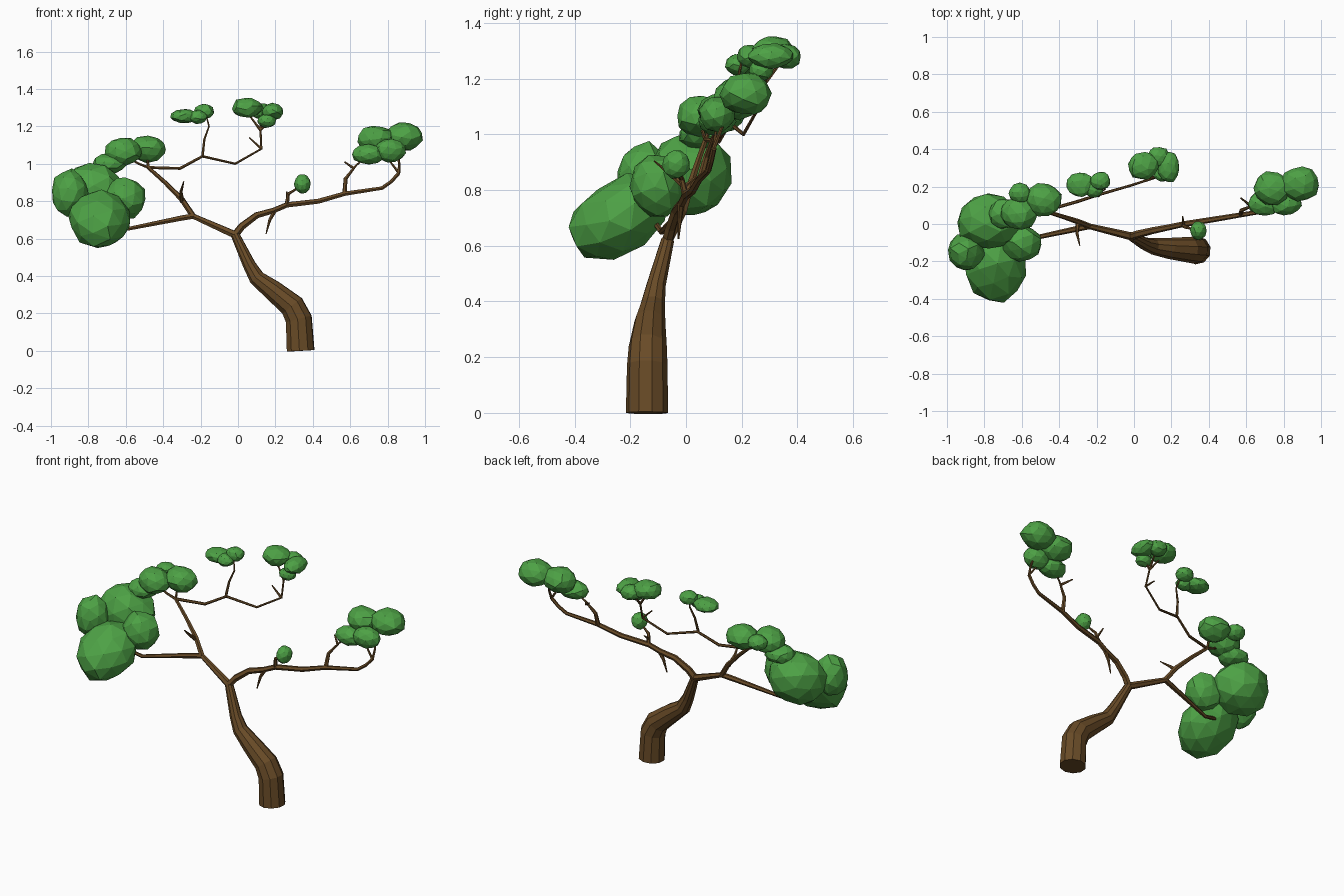
import bpy
import random
from mathutils import Euler, Vector

random.seed(4)
if "Cube" in bpy.data.objects:
    bpy.data.objects.remove(bpy.data.objects["Cube"])


def material(name, red, green, blue):
    mat = bpy.data.materials.new(name)
    mat.use_nodes = True
    colour = (red, green, blue, 1)
    mat.diffuse_color = colour
    shader = mat.node_tree.nodes["Principled BSDF"]
    shader.inputs["Base Color"].default_value = colour
    return mat


bark = material("bark_brown", .14, .07, .02)
leaf = material("leaf_green", .075, .36, .06)


def blend(ends, fraction):
    start, end = ends
    return start + (end - start) * fraction


def limb(name, path, depth, radius, sides=6, bend=1, flare=1):
    """Faceted tube along (x, z) points; depth and radius change from start to end."""
    path = [Vector(point) for point in path]
    lengths = [0]
    for previous, point in zip(path, path[1:]):
        lengths.append(lengths[-1] + (point - previous).length)

    curve = bpy.data.curves.new(name, "CURVE")
    curve.dimensions = "3D"
    curve.bevel_depth = 1
    curve.bevel_resolution = (sides - 4) // 2
    curve.use_fill_caps = True
    spline = curve.splines.new("POLY")
    spline.use_smooth = False
    spline.points.add(len(path) - 1)
    for knot, point, length in zip(spline.points, path, lengths):
        along = length / lengths[-1]
        taper = along ** flare
        taper = taper * taper * (3 - 2 * taper)
        knot.co = (point.x, blend(depth, along ** bend), point.y, 1)
        knot.radius = blend(radius, taper)
    curve.materials.append(bark)

    branch = bpy.data.objects.new(name, curve)
    bpy.context.collection.objects.link(branch)
    bpy.ops.object.select_all(action="DESELECT")
    branch.select_set(True)
    bpy.context.view_layer.objects.active = branch
    bpy.ops.object.convert(target="MESH")


def clump(name, centre, size, flat=.75, deep=.9, lean=0):
    """Irregular low-poly ball of foliage."""
    bpy.ops.mesh.primitive_ico_sphere_add(subdivisions=2, radius=size, location=centre)
    ball = bpy.context.object
    ball.name = ball.data.name = name
    turn = Euler([random.uniform(0, 6) for axis in "xyz"]).to_matrix()
    tilt = Euler((lean, 0, 0)).to_matrix()
    squash = Vector((1, deep, flat))
    for vertex in ball.data.vertices:
        spot = turn @ vertex.co * random.uniform(.95, 1.07)
        vertex.co = tilt @ (spot * squash)
    ball.data.materials.append(leaf)


# Shared joints (x, z) and thicknesses
fork = (-.015, .62)
left_fork = (-.24, .72)
left_crown = (-.48, .98)
upper_fork = (-.19, 1.04)
upper_end = (.12, 1.18)
right_elbow = (.26, .78)
right_fork = (.57, .84)
right_end = (.86, .95)
bough = (.021, .015)
branch = (.016, .01)
twig = (.008, .004)
stub = (.013, .003)

# Trunk
limb("trunk",
     [(.335, 0), (.325, .17), (.29, .24), (.185, .325), (.1, .39), (.06, .46), fork],
     depth=(-.14, -.066), radius=(.076, .024), sides=10, bend=3, flare=1.3)

# Left branches
limb("left_bough", [fork, (-.06, .64), left_fork], depth=(-.066, -.012), radius=bough)
limb("left_low_branch", [left_fork, (-.3, .71), (-.6, .65), (-.7, .68)],
     depth=(-.012, -.11), radius=branch)
limb("left_high_branch", [left_fork, (-.3, .81), (-.39, .9), left_crown],
     depth=(-.012, .07), radius=branch)
limb("left_stub", [(-.3, .8), (-.305, .85), (-.29, .905)], depth=(.01, -.115), radius=stub)
limb("left_leaf_twig", [left_crown, (-.53, 1), (-.62, 1.05)], depth=(.07, .05), radius=twig)
limb("left_upright_twig", [left_crown, (-.485, 1.06)], depth=(.07, .1), radius=twig)

# Long upper twig with side shoots
limb("upper_twig",
     [left_crown, (-.31, .975), upper_fork, (-.015, 1), (.125, 1.08), upper_end],
     depth=(.07, .28), radius=(.009, .006))
limb("upper_shoot", [upper_fork, (-.18, 1.13), (-.155, 1.2), (-.17, 1.26)],
     depth=(.15, .2), radius=twig)
limb("upper_stub", [(.125, 1.08), (.06, 1.14)], depth=(.25, .25), radius=twig)
limb("upper_left_prong", [upper_end, (.06, 1.26)], depth=(.28, .3), radius=twig)
limb("upper_right_prong", [upper_end, (.18, 1.24)], depth=(.28, .29), radius=twig)
limb("upper_back_prong", [upper_end, (.13, 1.27)], depth=(.28, .35), radius=twig)

# Right branches
limb("right_bough", [fork, (.02, .665), (.1, .725), (.19, .75), right_elbow],
     depth=(-.066, -.002), radius=bough)
limb("right_branch", [right_elbow, (.43, .8), right_fork, (.77, .87), (.82, .905), right_end],
     depth=(-.002, .1), radius=branch)
limb("right_outer_twig", [right_end, (.862, 1), (.85, 1.08)], depth=(.1, .15), radius=twig)
limb("right_inner_twig", [right_end, (.8, 1.03)], depth=(.1, .11), radius=twig)
limb("hanging_stub", [(.2, .755), (.17, .7), (.15, .625)], depth=(-.018, -.027), radius=stub)
limb("small_leaf_twig", [right_elbow, (.27, .84), (.345, .885)], depth=(-.002, -.035), radius=stub)
limb("small_back_stub", [(.265, .81), (.26, .85)], depth=(-.01, .04), radius=twig)
limb("right_shoot", [right_fork, (.575, .92), (.63, .99), (.7, 1.05)],
     depth=(.052, .12), radius=stub)
limb("right_shoot_stub", [(.62, .975), (.57, 1.01)], depth=(.1, .14), radius=twig)

# Left foliage
clump("left_front_leaves", (-.74, -.235, .705), .165, flat=.8, deep=1.2, lean=.55)
clump("left_back_leaves", (-.775, .015, .855), .17, flat=.9)
clump("left_outer_leaves", (-.9, -.15, .845), .1, flat=1.25, deep=1)
clump("left_inner_leaves", (-.6, -.1, .815), .108, flat=1.05)
clump("left_small_leaves", (-.69, .055, 1), .09, flat=.6)
clump("left_top_leaves", (-.615, .055, 1.065), .1)
clump("left_top_back_leaves", (-.61, .165, 1.09), .06)
clump("left_top_inner_leaves", (-.485, .13, 1.08), .097)

# Upper foliage
clump("upper_left_outer_leaves", (-.285, .21, 1.255), .075, flat=.5)
clump("upper_left_inner_leaves", (-.18, .23, 1.28), .054)
clump("upper_left_low_leaves", (-.215, .185, 1.25), .05)
clump("upper_right_main_leaves", (.05, .31, 1.3), .083, flat=.65)
clump("upper_right_side_leaves", (.185, .305, 1.28), .06, deep=1.4)
clump("upper_right_low_leaves", (.155, .27, 1.23), .05)
clump("upper_right_back_leaves", (.13, .36, 1.28), .06)

# Right foliage
clump("right_outer_leaves", (.888, .215, 1.145), .103)
clump("right_inner_leaves", (.737, .19, 1.13), .1)
clump("right_low_leaves", (.7, .11, 1.05), .09, flat=.6, deep=.75)
clump("right_low_outer_leaves", (.81, .11, 1.07), .085, deep=.75)
clump("small_leaves", (.345, -.035, .893), .045, flat=1.15, deep=1.1)
